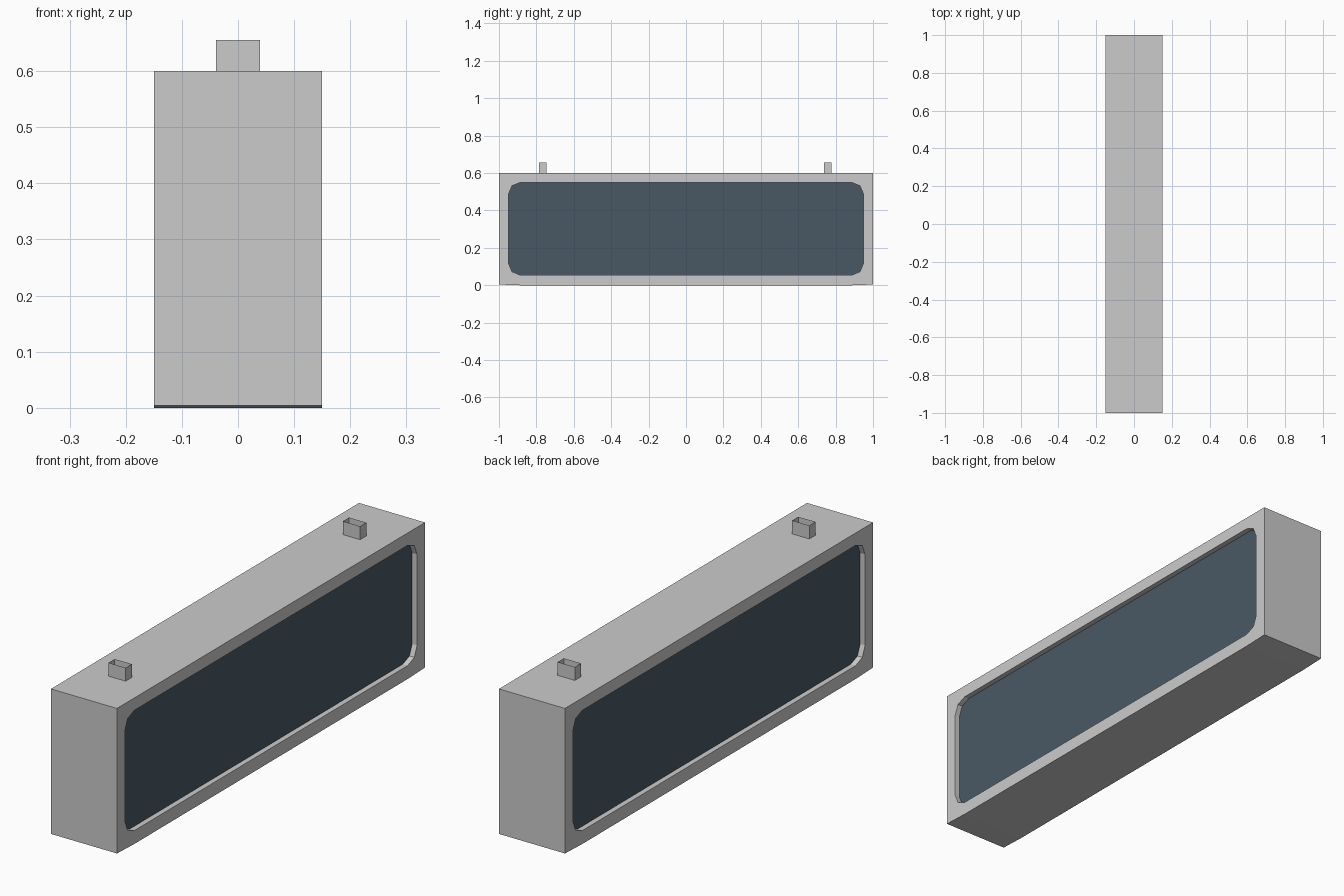
import bpy, bmesh, math

if "Cube" in bpy.data.objects:
    bpy.data.objects.remove(bpy.data.objects["Cube"])

HALF_DEPTH, RECESS = 0.15, 0.022


def finish(name, bm, material=None, fix_normals=True):
    if fix_normals:
        bmesh.ops.recalc_face_normals(bm, faces=bm.faces)
    mesh = bpy.data.meshes.new(name)
    bm.to_mesh(mesh)
    bm.free()
    obj = bpy.data.objects.new(name, mesh)
    bpy.context.collection.objects.link(obj)
    if material:
        mesh.materials.append(material)
    return obj


def loop(bm, points, x):
    verts = [bm.verts.new((x, y, z)) for y, z in points]
    edges = [bm.edges.new((verts[i - 1], verts[i])) for i in range(len(verts))]
    return verts, edges


def bridge(bm, a, b):
    for i in range(len(a)):
        bm.faces.new((a[i - 1], a[i], b[i], b[i - 1]))


def rounded_rect(y, z0, z1, r, segments=2):
    points = []
    corners = ((y - r, z1 - r), (r - y, z1 - r), (r - y, z0 + r), (y - r, z0 + r))
    for k, (cy, cz) in enumerate(corners):
        for s in range(segments + 1):
            a = math.pi / 2 * (k + s / segments)
            points.append((cy + r * math.cos(a), cz + r * math.sin(a)))
    return points


outline = [(-1, 0.004), (-0.89, 0), (0.89, 0), (1, 0.004), (1, 0.6), (-1, 0.6)]
window = rounded_rect(0.948, 0.055, 0.549, 0.06)

glass = bpy.data.materials.new("dark_glass")
glass.diffuse_color = (0.066, 0.098, 0.13, 1)
glass.use_nodes = True
glass.node_tree.nodes["Principled BSDF"].inputs["Base Color"].default_value = glass.diffuse_color

# Housing: outer shell, face frames and recess walls on both sides
bm = bmesh.new()
outer = []
for side in (-1, 1):
    shell, shell_edges = loop(bm, outline, side * HALF_DEPTH)
    rim, rim_edges = loop(bm, window, side * HALF_DEPTH)
    bmesh.ops.triangle_fill(bm, edges=shell_edges + rim_edges, use_beauty=True)
    inner, _ = loop(bm, window, side * (HALF_DEPTH - RECESS))
    bridge(bm, rim, inner)
    outer.append(shell)
bridge(bm, *outer)
bmesh.ops.recalc_face_normals(bm, faces=bm.faces)
bmesh.ops.dissolve_limit(bm, angle_limit=0.001, verts=bm.verts, edges=bm.edges)
finish("housing", bm)

# Recessed screens
for name, side in (("screen_left", -1), ("screen_right", 1)):
    bm = bmesh.new()
    verts, _ = loop(bm, window, side * (HALF_DEPTH - RECESS))
    bm.faces.new(verts if side > 0 else verts[::-1])
    finish(name, bm, glass, fix_normals=False)

# Open-topped thin mounting sleeves
for name, yc in (("front_mount", -0.765), ("back_mount", 0.757)):
    bm = bmesh.new()
    corners = [(-0.039, -0.02), (0.039, -0.02), (0.039, 0.02), (-0.039, 0.02)]
    low, high = ([bm.verts.new((x, yc + y, z)) for x, y in corners] for z in (0.6, 0.655))
    bridge(bm, low, high)
    finish(name, bm, fix_normals=False)
